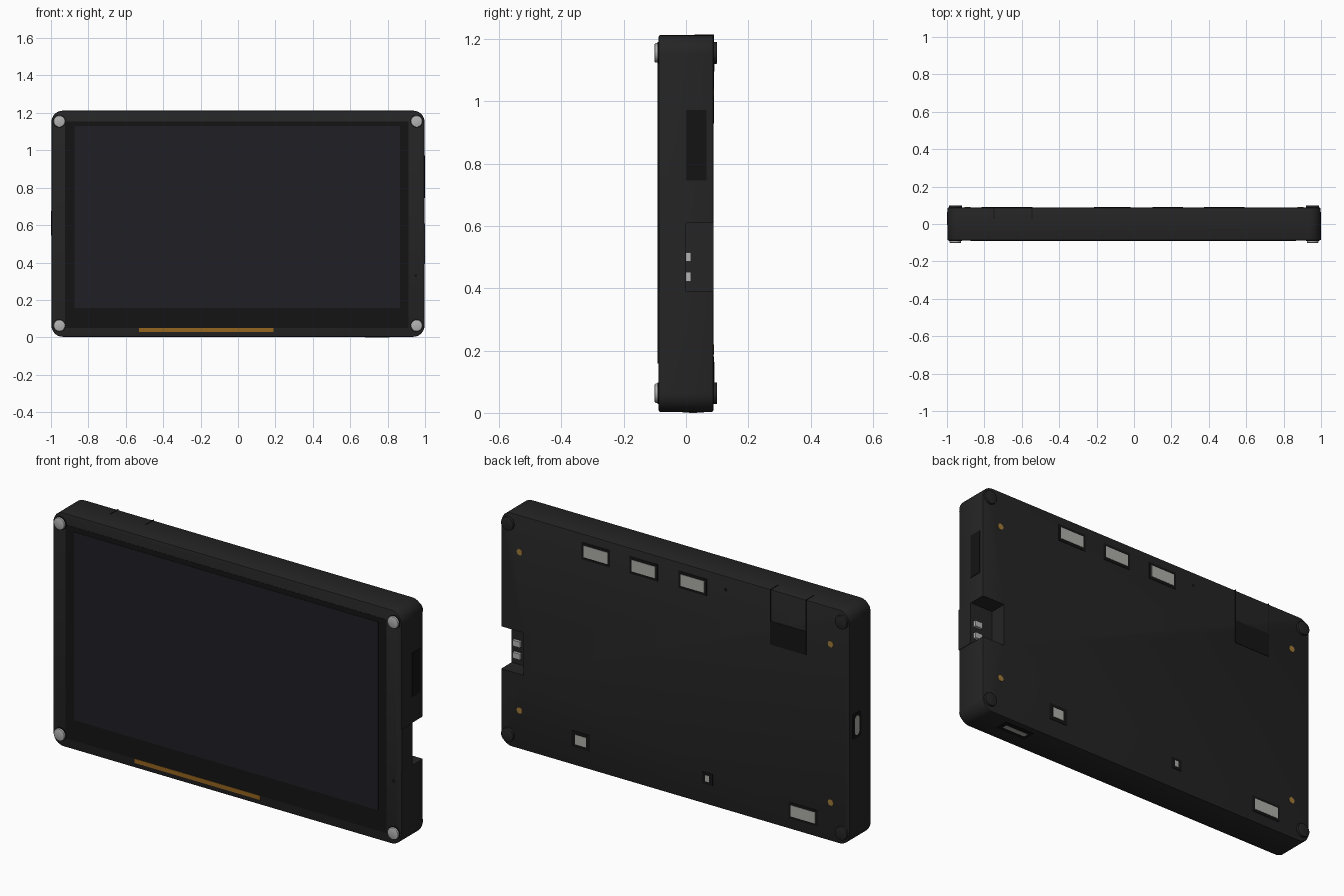
import bpy, bmesh, math
from mathutils import Matrix, Vector

if "Cube" in bpy.data.objects:
    bpy.data.objects.remove(bpy.data.objects["Cube"])


def material(name, r, g, b):
    m = bpy.data.materials.new(name)
    m.diffuse_color = (r, g, b, 1)
    m.use_nodes = True
    m.node_tree.nodes["Principled BSDF"].inputs["Base Color"].default_value = m.diffuse_color
    return m


SHELL = material("shell_black", 0.018, 0.018, 0.018)
DARK = material("recess_black", 0.007, 0.007, 0.007)
GLASS = material("screen_glass", 0.014, 0.013, 0.018)
AMBER = material("amber", 0.30, 0.13, 0.014)
SILVER = material("silver", 0.45, 0.45, 0.45)
PORT = material("port_grey", 0.42, 0.42, 0.39)
BRASS = material("brass", 0.35, 0.19, 0.04)


def finish(name, bm, mat, smooth=False):
    bmesh.ops.recalc_face_normals(bm, faces=bm.faces)
    me = bpy.data.meshes.new(name)
    bm.to_mesh(me)
    bm.free()
    ob = bpy.data.objects.new(name, me)
    bpy.context.collection.objects.link(ob)
    if mat:
        me.materials.append(mat)
    if smooth:
        bpy.ops.object.select_all(action='DESELECT')
        ob.select_set(True)
        bpy.context.view_layer.objects.active = ob
        bpy.ops.object.shade_smooth_by_angle(angle=math.radians(30))
    return ob


def box(name, x, y, z, mat):
    """Box from three (low, high) ranges."""
    bm = bmesh.new()
    bmesh.ops.create_cube(bm, size=1)
    for v in bm.verts:
        v.co = Vector([(a + b) / 2 + c * (b - a) for (a, b), c in zip((x, y, z), v.co)])
    return finish(name, bm, mat)


def disc(name, x, z, y0, y1, r, mat, chamfer=0.0, n=32):
    """Cylinder along y, optionally chamfered at both rims."""
    bm = bmesh.new()
    rot = Matrix.Translation((x, (y0 + y1) / 2, z)) @ Matrix.Rotation(math.pi / 2, 4, 'X')
    bmesh.ops.create_cone(bm, cap_ends=True, segments=n, radius1=r, radius2=r,
                          depth=abs(y1 - y0), matrix=rot)
    if chamfer:
        rims = [e for e in bm.edges if abs(e.verts[0].co.y - e.verts[1].co.y) < 1e-6]
        bmesh.ops.bevel(bm, geom=rims, offset=chamfer, segments=2, affect='EDGES', profile=0.5)
    return finish(name, bm, mat, True)


def rounded(name, w, h, r, depth, matrix, mat, rim=0.0, n=8):
    """Rounded rectangle in local xy, extruded along local z, with rounded rims."""
    bm = bmesh.new()
    pts = []
    for k, (sx, sy) in enumerate([(1, 1), (-1, 1), (-1, -1), (1, -1)]):
        for i in range(n + 1):
            a = math.pi / 2 * (k + i / n)
            pts.append((sx * (w / 2 - r) + r * math.cos(a),
                        sy * (h / 2 - r) + r * math.sin(a), -depth / 2))
    face = bm.faces.new([bm.verts.new(p) for p in pts])
    ext = bmesh.ops.extrude_face_region(bm, geom=[face])
    bmesh.ops.translate(bm, vec=(0, 0, depth),
                        verts=[g for g in ext["geom"] if isinstance(g, bmesh.types.BMVert)])
    bmesh.ops.remove_doubles(bm, verts=bm.verts, dist=1e-5)
    if rim:
        edges = [e for e in bm.edges if abs(e.verts[0].co.z - e.verts[1].co.z) < 1e-6]
        bmesh.ops.bevel(bm, geom=edges, offset=rim, segments=2, affect='EDGES', profile=0.5)
    bm.transform(matrix)
    return finish(name, bm, mat, True)


TURN_X = Matrix.Rotation(math.pi / 2, 4, 'X')
TURN_Y = Matrix.Rotation(math.pi / 2, 4, 'Y')
F, B = -0.088, 0.088          # front and back planes
Z0, Z1 = 0.003, 1.212         # bottom and top of the case
ZM = (Z0 + Z1) / 2

# Case with the side notch cut out of its rear half
case = rounded("case", 1.994, Z1 - Z0, 0.06, B - F,
               Matrix.Translation((0, 0, ZM)) @ TURN_X, SHELL, rim=0.006)
cutter = box("notch_cutter", (0.868, 1.1), (0.0, 0.2), (0.39, 0.61), None)
cutter.hide_render = True
cutter.hide_viewport = True
cut = case.modifiers.new("notch", 'BOOLEAN')
cut.object = cutter
cut.solver = 'EXACT'

# Block in front of the notch, and its two button contacts
box("notch_block", (0.868, 0.9995), (F + 0.002, 0.0005), (0.391, 0.609), SHELL)
for z in (0.437, 0.50):
    box("notch_contact", (0.94, 0.982), (0.0, 0.016), (z - 0.015, z + 0.015), SILVER)

# Front panel, display and amber ribbon
box("front_panel", (-0.925, 0.912), (F - 0.001, F + 0.01), (0.05, 1.155), DARK)
box("display", (-0.875, 0.865), (F - 0.003, F + 0.01), (0.158, 1.13), GLASS)
box("ribbon", (-0.53, 0.19), (F - 0.003, F + 0.01), (0.029, 0.051), AMBER)
disc("microphone_hole", 0.95, 0.33, F - 0.001, F + 0.01, 0.008, DARK, n=16)

# Corner screws in front, feet behind
for x in (-0.955, 0.955):
    for z in (0.063, 1.155):
        disc("screw_collar", x, z, F - 0.003, F + 0.01, 0.035, DARK)
        disc("screw", x, z, F - 0.013, F + 0.01, 0.031, SILVER, chamfer=0.004)
        disc("rear_foot", x, z, B - 0.01, B + 0.012, 0.035, SHELL, chamfer=0.003)

# Brass inserts on the back
for x in (-0.89, 0.89):
    for z in (0.203, 1.022):
        disc("brass_insert", x, z, B - 0.01, B + 0.002, 0.016, BRASS, n=20)

# Rear connectors: x, z, rim width, rim height, core width, core height
for x, z, w, h, cw, ch in [
        (0.454, 1.125, 0.162, 0.088, 0.136, 0.06),
        (0.18, 1.125, 0.162, 0.088, 0.136, 0.06),
        (-0.10, 1.125, 0.162, 0.088, 0.136, 0.06),
        (0.539, 0.139, 0.105, 0.085, 0.062, 0.05),
        (-0.185, 0.138, 0.06, 0.06, 0.022, 0.032),
        (-0.733, 0.10, 0.165, 0.085, 0.14, 0.058)]:
    box("connector_rim", (x - w / 2, x + w / 2), (B - 0.01, B + 0.002),
        (z - h / 2, z + h / 2), DARK)
    box("connector_core", (x - cw / 2, x + cw / 2), (B - 0.01, B + 0.0035),
        (z - ch / 2, z + ch / 2), PORT)
disc("reset_hole", -0.288, 1.142, B - 0.01, B + 0.001, 0.008, DARK, n=16)

# Card slot on the back: dark mouth and thin side gaps up to the top edge
box("card_slot", (-0.75, -0.545), (B - 0.01, B + 0.002), (0.928, 1.05), DARK)
for x in (-0.749, -0.546):
    box("card_slot_gap", (x - 0.002, x + 0.002), (B - 0.06, B + 0.002), (0.93, Z1 + 0.002), DARK)

# Right side vent, left side port, bottom port
box("side_vent", (0.98, 1.0), (0.0, 0.065), (0.745, 0.972), DARK)
rounded("left_port_rim", 0.13, 0.07, 0.012, 0.02,
        Matrix.Translation((-0.99, 0.03, 0.61)) @ TURN_Y, DARK)
rounded("left_port_core", 0.10, 0.036, 0.0175, 0.02,
        Matrix.Translation((-0.9915, 0.03, 0.61)) @ TURN_Y, PORT).location.x = 0.0005
box("bottom_port_rim", (0.66, 0.83), (-0.012, 0.058), (0.001, 0.02), DARK)
box("bottom_port_core", (0.68, 0.81), (0.01, 0.036), (0.0, 0.02), PORT)
